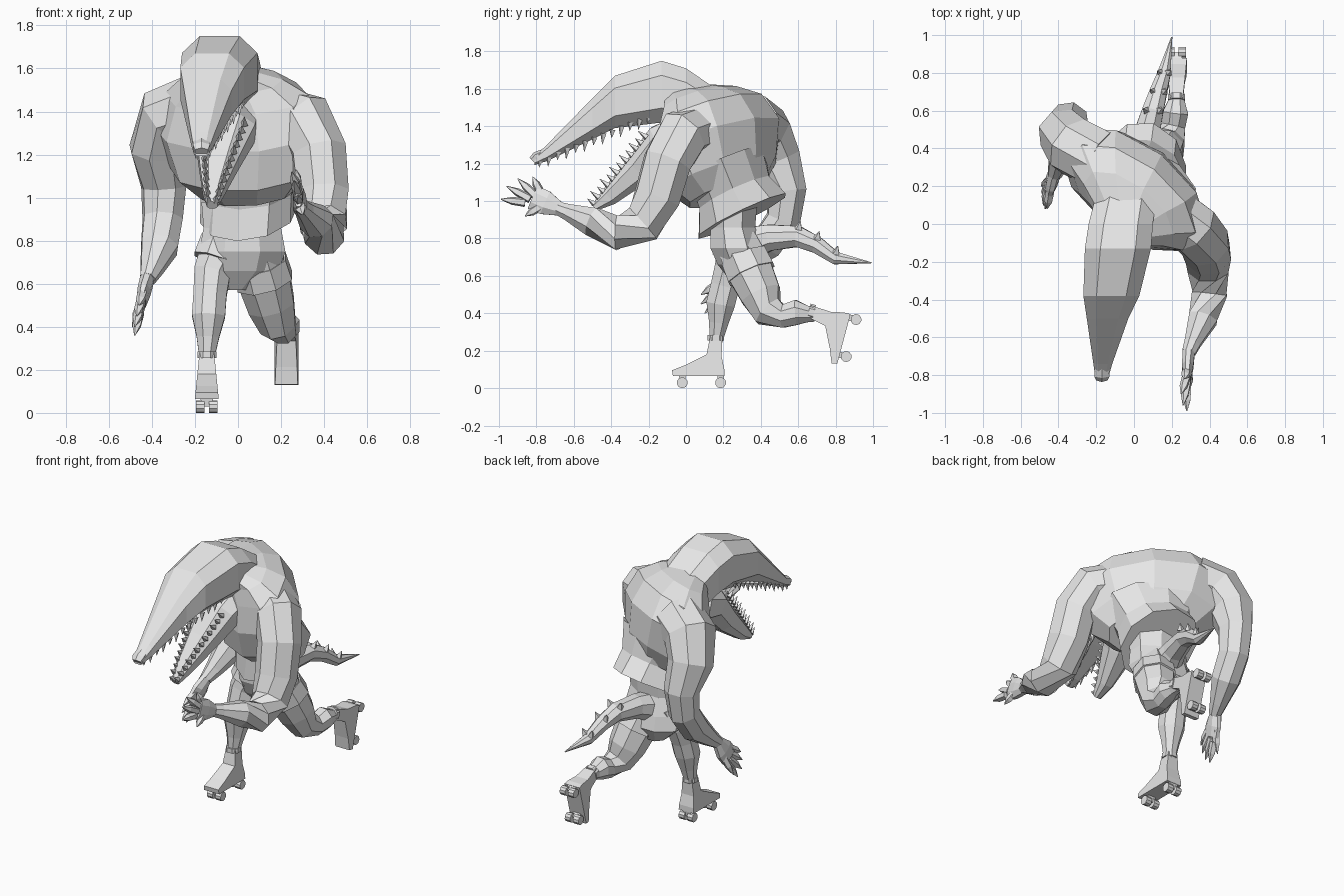
import bpy, bmesh, math
from mathutils import Vector, Matrix

if "Cube" in bpy.data.objects:
    bpy.data.objects.remove(bpy.data.objects["Cube"])

grey = bpy.data.materials.new("plain grey")
grey.use_nodes = True
grey.diffuse_color = (0.8, 0.8, 0.8, 1)
grey.node_tree.nodes["Principled BSDF"].inputs["Base Color"].default_value = grey.diffuse_color

X_AXIS, Z_AXIS = Vector((1, 0, 0)), Vector((0, 0, 1))
BACKWARD = Vector((0, 1, 0))


def finish(name, bm, matrix=None):
    """Turn a bmesh into a flat shaded object."""
    bmesh.ops.recalc_face_normals(bm, faces=bm.faces)
    if matrix:
        bm.transform(matrix)
    mesh = bpy.data.meshes.new(name)
    bm.to_mesh(mesh)
    bm.free()
    mesh.materials.append(grey)
    obj = bpy.data.objects.new(name, mesh)
    bpy.context.collection.objects.link(obj)
    return obj


def add_loft(bm, rings, sides=8, hint=X_AXIS, up=None, power=1.0):
    """Skin rings of (x, y, z, half width[, half height]); fixed planes if up is given,
    squarer cross-sections if power is below one."""
    centres = [Vector(r[:3]) for r in rings]
    loops = []
    for i, ring in enumerate(rings):
        ahead = centres[min(i + 1, len(rings) - 1)]
        behind = centres[max(i - 1, 0)]
        tangent = (ahead - behind).normalized()
        if up is None:
            across = (hint - tangent * hint.dot(tangent)).normalized()
            rise = tangent.cross(across)
        else:
            across, rise = hint.normalized(), up.normalized()
        grow = 1 / math.cos(math.pi / sides) ** power
        loop = []
        for k in range(sides):
            a = math.tau * (k + 0.5) / sides
            c, s = (math.copysign(abs(v) ** power, v) for v in (math.cos(a), math.sin(a)))
            offset = across * c * ring[3] + rise * s * ring[-1]
            loop.append(bm.verts.new(centres[i] + offset * grow))
        loops.append(loop)
    for low, high in zip(loops, loops[1:]):
        for k in range(sides):
            n = (k + 1) % sides
            bm.faces.new((low[k], low[n], high[n], high[k]))
    bm.faces.new(loops[0])
    bm.faces.new(loops[-1])


def loft(name, rings, **options):
    bm = bmesh.new()
    add_loft(bm, rings, **options)
    return finish(name, bm)


def add_spike(bm, base, direction, length, radius, sides=4):
    base = Vector(base)
    tip = base + Vector(direction).normalized() * length
    hint = Vector((0.9, 0.3, 0.2))
    add_loft(bm, [(*base, radius), (*tip, radius * 0.05)], sides=sides, hint=hint)


# Broad twisted upper back, leaning forward
loft("upper_back", [
    (.04, .22, 1.04, .26, .17), (.02, .2, 1.14, .37, .235), (0, .18, 1.33, .44, .25),
    (-.01, .14, 1.48, .38, .2), (-.03, .08, 1.55, .27, .14), (-.05, 0, 1.58, .15, .1)],
    sides=10, hint=Vector((.79, -.61, -.08)), up=Vector((.55, .71, .44)))

# Lower body with a flared, sloping hem
loft("vest", [
    (.05, .3, .92, .22, .255), (.05, .26, 1.04, .22, .2), (.03, .22, 1.2, .3, .2)],
    sides=10, hint=Vector((.95, -.3, 0)), up=Vector((.2, .86, .45)))

# Waist and hips
loft("hips", [
    (.02, .25, .98, .19, .13), (.02, .25, .86, .18, .12), (.02, .27, .75, .2, .14),
    (.01, .3, .66, .18, .13), (-.01, .31, .57, .06, .07)],
    hint=X_AXIS, up=BACKWARD)

# Skull with upper snout, and nose
loft("upper_snout", [
    (-.17, -.81, 1.215, .035, .022), (-.165, -.74, 1.26, .05, .045),
    (-.14, -.5, 1.44, .11, .11), (-.12, -.38, 1.53, .148, .14),
    (-.085, -.13, 1.585, .175, .165), (-.07, 0, 1.55, .17, .16),
    (-.04, .16, 1.46, .16, .14)], hint=X_AXIS, up=Z_AXIS, power=0.72)
loft("nose_tip", [
    (-.17, -.82, 1.215, .03, .02), (-.17, -.8, 1.235, .04, .025),
    (-.17, -.75, 1.26, .035, .02)], sides=6)

# Hanging lower jaw
loft("lower_jaw", [
    (-.05, .02, 1.36, .15, .12), (-.06, -.13, 1.31, .14, .1),
    (-.09, -.25, 1.17, .095, .082), (-.115, -.41, 1.025, .048, .05),
    (-.12, -.49, .965, .025, .02)], power=0.8)


def tooth_rows(name, front, back, front_width, back_width, direction, count):
    bm = bmesh.new()
    front, back = Vector(front), Vector(back)
    for i in range(count):
        t = i / (count - 1)
        width = front_width + (back_width - front_width) * t
        for side in (-1, 1):
            base = front.lerp(back, t) + X_AXIS * side * width
            add_spike(bm, base, direction, 0.045 + 0.015 * (i % 2), 0.013)
    return finish(name, bm)


tooth_rows("upper_teeth", (-.17, -.78, 1.225), (-.1, -.2, 1.46), .025, .12, (0, -.1, -1), 13)
tooth_rows("lower_teeth", (-.12, -.49, .985), (-.07, -.21, 1.34), .018, .1, (0, -.8, .6), 12)

# Arms and clawed hands
ACROSS_ARM = Vector((0.6, 0.8, 0))
loft("left_arm", [
    (.18, .08, 1.38, .13), (.31, -.02, 1.35, .135), (.375, -.1, 1.21, .125),
    (.39, -.155, 1.02, .12), (.395, -.23, .88, .108), (.4, -.37, .83, .092),
    (.365, -.5, .89, .077), (.31, -.63, .94, .044), (.29, -.68, .96, .036)], hint=ACROSS_ARM)
loft("right_arm", [
    (-.18, .34, 1.42, .15), (-.32, .41, 1.37, .15), (-.37, .48, 1.22, .13),
    (-.345, .54, 1.05, .1), (-.35, .52, .9, .09), (-.365, .43, .77, .085),
    (-.4, .32, .67, .052), (-.42, .26, .62, .036)], hint=ACROSS_ARM)


def hand(name, wrist, palm_end, tips, thumb_tip):
    wrist, palm_end = Vector(wrist), Vector(palm_end)
    middle = wrist.lerp(palm_end, 0.55)
    bm = bmesh.new()
    add_loft(bm, [(*wrist, .033, .035), (*middle, .03, .065), (*palm_end, .022, .066)])
    spread = (Vector(tips[0]) - Vector(tips[-1])).normalized()
    digits = [(palm_end + spread * (0.05 - 0.033 * i), tip) for i, tip in enumerate(tips)]
    digits.append((middle - spread * 0.04, thumb_tip))
    for root, tip in digits:
        tip = Vector(tip)
        knuckle = root.lerp(tip, 0.55)
        add_loft(bm, [(*root, .02), (*knuckle, .018), (*tip, .002)], sides=5)
    return finish(name, bm)


hand("left_hand", (.29, -.67, .955), (.28, -.82, 1.02),
     [(.27, -.82, 1.13), (.25, -.9, 1.12), (.26, -.96, 1.08), (.28, -.99, 1.01)],
     (.3, -.86, .92))
hand("right_hand", (-.42, .27, .63), (-.45, .19, .51),
     [(-.46, .08, .5), (-.47, .08, .45), (-.48, .1, .4), (-.48, .14, .36)],
     (-.49, .2, .4))

# Legs: the right one stands, the left one trails
loft("right_leg", [
    (-.07, .27, .76, .1), (-.12, .24, .65, .085), (-.13, .21, .55, .077),
    (-.137, .185, .45, .077), (-.14, .175, .35, .052), (-.145, .16, .25, .034)])
loft("left_leg", [
    (.08, .27, .78, .11), (.12, .34, .63, .122), (.155, .4, .5, .108),
    (.185, .44, .41, .085), (.21, .52, .385, .062), (.22, .59, .405, .067),
    (.225, .65, .395, .044), (.225, .69, .39, .035)])
loft("right_shorts_cuff", [(-.07, .27, .79, .105), (-.1, .25, .705, .107)])
loft("left_shorts_cuff", [(.1, .31, .7, .124), (.125, .35, .61, .13)])


def skate(prefix, ankle, tilt):
    """Boot and four wheels around the ankle, toe pointing forward."""
    matrix = Matrix.Translation(ankle) @ Matrix.Rotation(math.radians(tilt), 4, "X")
    outline = [(-.03, .01), (.035, .01), (.03, -.1), (.045, -.17), (.045, -.205),
               (-.23, -.205), (-.235, -.175), (-.16, -.145), (-.05, -.09)]
    bm = bmesh.new()
    rims = [[bm.verts.new((side * (0.035 - 0.1 * z), y, z)) for y, z in outline]
            for side in (-1, 1)]
    for rim in rims:
        bm.faces.new(rim)
    for k in range(len(outline)):
        n = (k + 1) % len(outline)
        bm.faces.new((rims[0][k], rims[0][n], rims[1][n], rims[1][k]))
    add_loft(bm, [(0, 0, -.015, .044), (0, 0, .015, .044)])
    finish(prefix + "_boot", bm, matrix)

    bm = bmesh.new()
    for y in (-.18, .025):
        add_loft(bm, [(0, y, -.19, .03, .02), (0, y, -.24, .025, .012)], sides=4)
        for x in (-.03, .03):
            add_loft(bm, [(x - .02, y, -.241, .028), (x + .02, y, -.241, .028)],
                     sides=10, hint=BACKWARD)
    finish(prefix + "_wheels", bm, matrix)


skate("right", (-.145, .16, .27), 0)
skate("left", (.225, .67, .405), 75)

# Tail with a row of small spikes on each side of the ridge
tail_path = [
    (.03, .33, .77, .09, .09), (.06, .45, .805, .07, .07), (.1, .6, .81, .056, .056),
    (.13, .7, .765, .045, .045), (.16, .8, .695, .034, .034), (.2, .99, .67, .003, .003)]
loft("tail", tail_path)
bm = bmesh.new()
for x, y, z, width, height in tail_path[2:-1]:
    for side in (-1, 1):
        base = (x + side * width * 0.6, y, z + height * 0.75)
        add_spike(bm, base, (side * 0.4, 0.3, 1), 0.045, 0.017)
finish("tail_spikes", bm)
